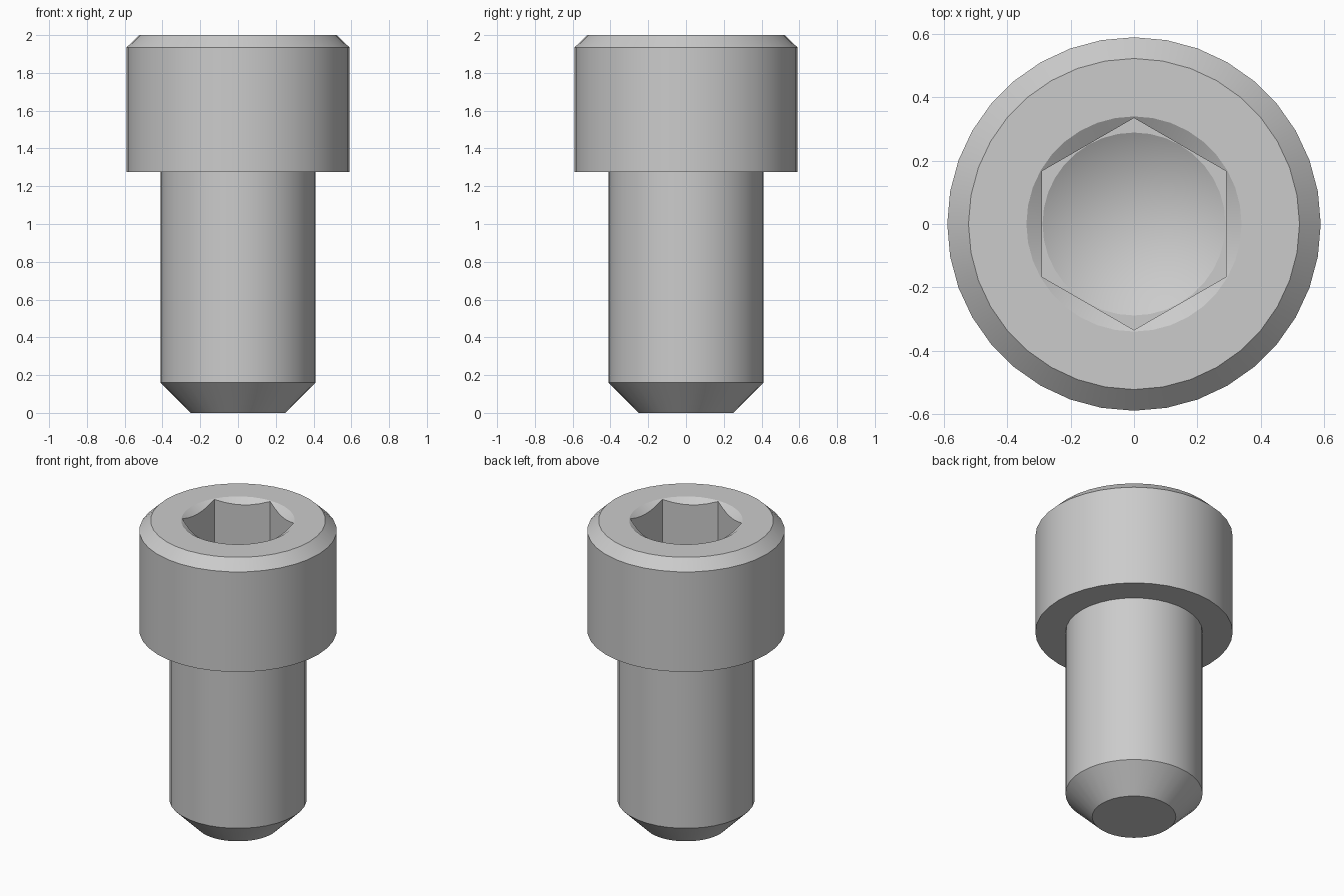
import bpy
import bmesh
import math

default = bpy.data.objects.get("Cube")
if default:
    bpy.data.objects.remove(default, do_unlink=True)

SEGMENTS = 36
FLAT = 0.29          # centre of socket to each hexagon side
RIM = 0.34           # socket countersink radius
FLOOR = 1.6          # height of the socket floor
SIXTH = math.pi / 3


def hexagon(angle):
    """Radius of the socket hexagon, corners on the y axis."""
    return FLAT / math.cos((angle + SIXTH / 2) % SIXTH - SIXTH / 2)


def countersink(angle):
    """Height where the countersink cone meets the hexagon."""
    return 2.0 - (RIM - hexagon(angle)) * 0.65


# Outline from tip to socket: each entry is (radius, height)
profile = [
    (0.25, 0.0), (0.41, 0.16),            # pointed end
    (0.41, 1.275), (0.59, 1.275),         # shank and underside of head
    (0.59, 1.935), (0.523, 2.0),          # head and its chamfer
    (RIM, 2.0), (hexagon, countersink),   # countersunk rim
    (hexagon, FLOOR), (FLAT - 0.001, FLOOR),  # hexagonal walls and ledge
]


def value(v, angle):
    return v(angle) if callable(v) else v


bm = bmesh.new()
rings = []
for radius, height in profile:
    ring = []
    for i in range(SEGMENTS):
        a = math.tau * i / SEGMENTS
        r = value(radius, a)
        ring.append(bm.verts.new((r * math.cos(a), r * math.sin(a), value(height, a))))
    rings.append(ring)

# Skin the rings, cap the end and close the drilled cone
drill_point = bm.verts.new((0, 0, FLOOR - FLAT * math.tan(SIXTH / 2)))
for i in range(SEGMENTS):
    j = (i + 1) % SEGMENTS
    for low, high in zip(rings, rings[1:]):
        bm.faces.new((low[i], low[j], high[j], high[i]))
    bm.faces.new((rings[-1][i], rings[-1][j], drill_point))
bm.faces.new(rings[0][::-1])
bmesh.ops.recalc_face_normals(bm, faces=bm.faces)

mesh = bpy.data.meshes.new("socket_head_screw")
bm.to_mesh(mesh)
bm.free()
screw = bpy.data.objects.new("socket_head_screw", mesh)
bpy.context.collection.objects.link(screw)

# Plain grey metal
grey = bpy.data.materials.new("grey_metal")
grey.use_nodes = True
colour = (0.6, 0.6, 0.6, 1.0)
grey.diffuse_color = colour
grey.node_tree.nodes["Principled BSDF"].inputs["Base Color"].default_value = colour
mesh.materials.append(grey)

bpy.ops.object.select_all(action="DESELECT")
screw.select_set(True)
bpy.context.view_layer.objects.active = screw
bpy.ops.object.shade_smooth_by_angle(angle=math.radians(25))
